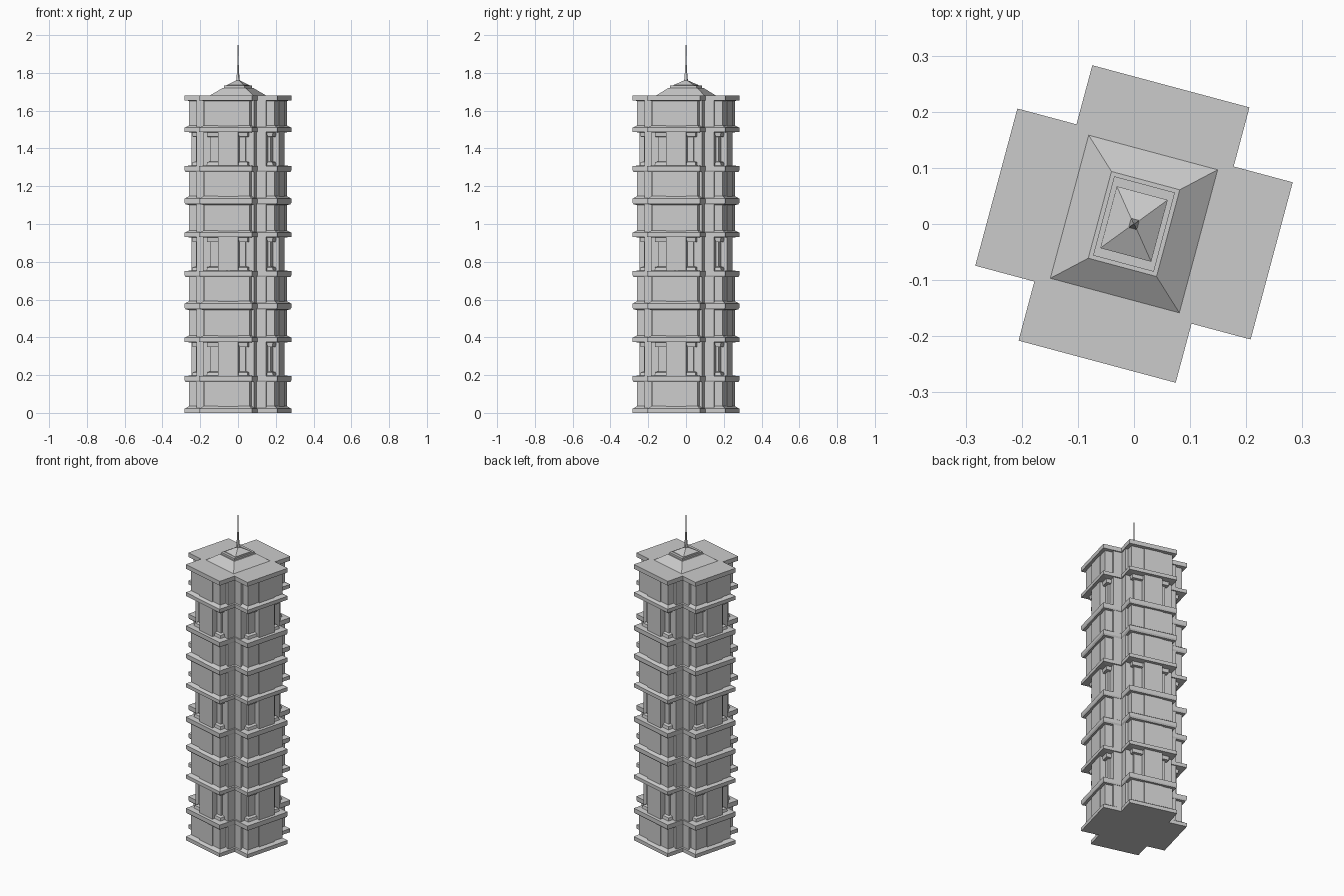
import bpy, bmesh, math
from mathutils import Matrix, Vector

if "Cube" in bpy.data.objects:
    bpy.data.objects.remove(bpy.data.objects["Cube"])

TURN = Matrix.Rotation(math.radians(-15), 3, 'Z')
ARM, HALF = 0.254, 0.145          # arm reach and half width of the cross plan


def loft(name, rings):
    """Skin a list of closed rings of 3D points and cap both ends."""
    bm = bmesh.new()
    loops = [[bm.verts.new(TURN @ Vector(p)) for p in r] for r in rings]
    n = len(loops[0])
    for a, b in zip(loops, loops[1:]):
        for i in range(n):
            j = (i + 1) % n
            bm.faces.new((a[i], a[j], b[j], b[i]))
    bm.faces.new(loops[0][::-1])
    bm.faces.new(loops[-1])
    bmesh.ops.recalc_face_normals(bm, faces=bm.faces)
    me = bpy.data.meshes.new(name)
    bm.to_mesh(me)
    bm.free()
    ob = bpy.data.objects.new(name, me)
    bpy.context.collection.objects.link(ob)
    return ob


def cross(z, a, w):
    """Cross-shaped plan with arm reach a and arm half width w."""
    pts = []
    for k in range(4):
        c, s = round(math.cos(k * math.pi / 2)), round(math.sin(k * math.pi / 2))
        pts += [(x * c - y * s, x * s + y * c, z) for x, y in ((a, -w), (a, w), (w, w))]
    return pts


def rect(z, hx, hy, cx=0, cy=0):
    return [(cx + sx * hx, cy + sy * hy, z) for sx, sy in ((-1, -1), (1, -1), (1, 1), (-1, 1))]


# Three-storey profile: height and inset from the widest ledge
module = [(0, 0), (.022, 0), (.036, .02), (.163, .02), (.164, .004), (.172, 0), (.195, 0),
          (.198, .032), (.215, .035), (.22, .05), (.348, .05), (.35, .035), (.372, .033),
          (.376, 0), (.398, 0), (.41, .02), (.545, .02), (.547, .006), (.556, 0)]
top_module = module[:16] + [(.54, .02), (.542, 0), (.568, 0)]
for m, prof in enumerate((module, module, top_module)):
    loft(f"storeys_{m + 1}", [cross(z + m * 0.556, ARM - d, HALF - d) for z, d in prof])

# Piers along the arm sides, running the full height
loft("side_piers", [cross(0.01, .19, .139), cross(1.67, .19, .139)])

# Wall piers in the middle of each arm end
for k, side in enumerate(("right", "back", "left", "front")):
    c, s = round(math.cos(k * math.pi / 2)), round(math.sin(k * math.pi / 2))
    hx, hy = (0.05, 0.055) if c else (0.055, 0.05)
    r = ARM - 0.016 - 0.05
    cx, cy = c * r - s * 0.008, s * r + c * 0.008
    loft(f"{side}_pier", [rect(0.01, hx, hy, cx, cy), rect(1.67, hx, hy, cx, cy)])

# Stepped roof
loft("roof_base", [rect(1.675, .119, .132), rect(1.68, .119, .132), rect(1.72, .063, .08)])
loft("roof_neck", [rect(1.715, .056, .073), rect(1.732, .056, .073)])
loft("roof_cap", [rect(1.73, .047, .057), rect(1.735, .047, .057), rect(1.76, .008, .009)])

# Spire
loft("spire", [rect(1.755, .008, .009), rect(1.775, .006, .007), rect(1.82, .004, .004),
               rect(1.88, .002, .002), rect(2.0, .0004, .0004)])
